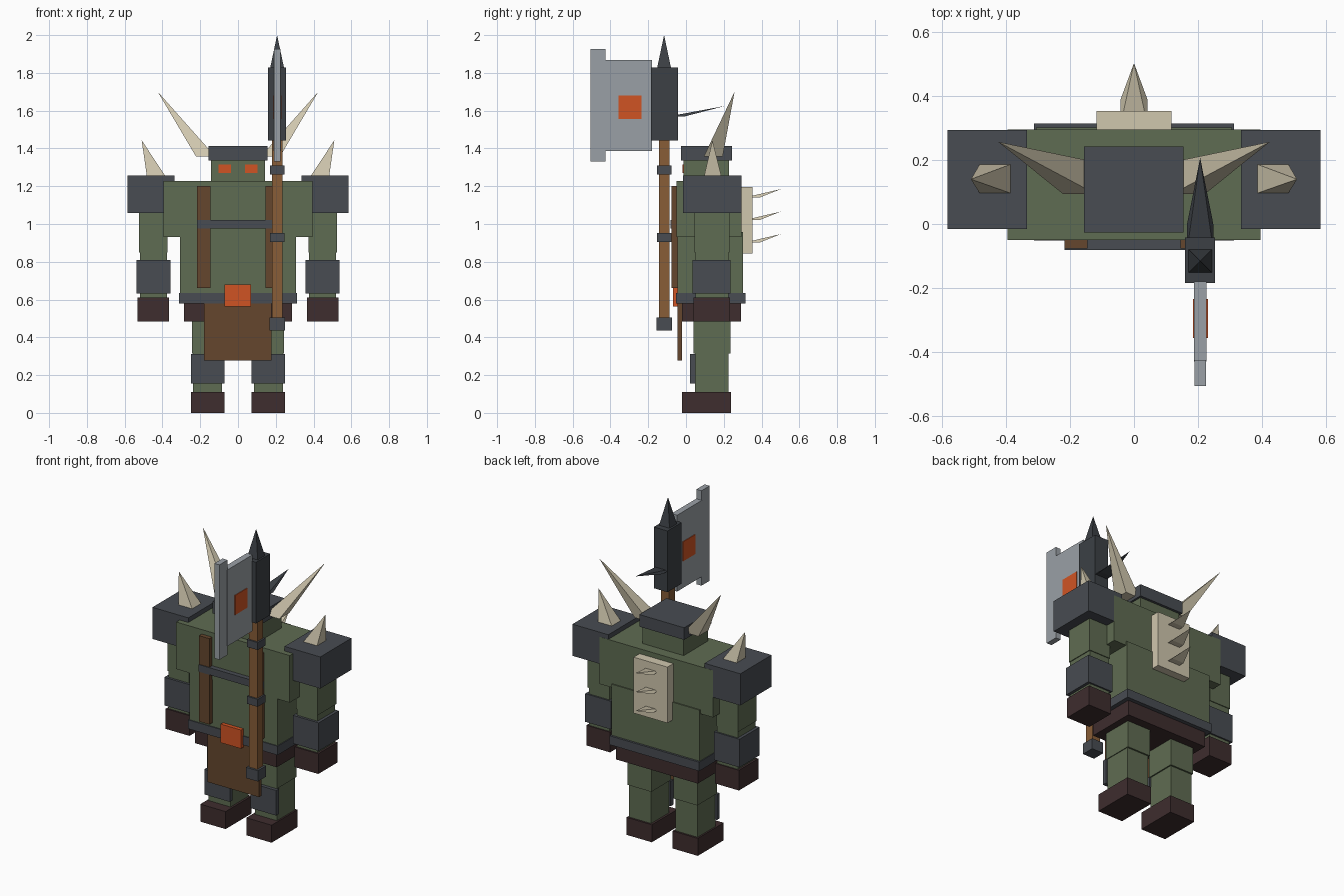
import bpy
import bmesh

if "Cube" in bpy.data.objects:
    bpy.data.objects.remove(bpy.data.objects["Cube"])


def lin(c):
    c /= 255
    return c / 12.92 if c <= 0.04045 else ((c + 0.055) / 1.055) ** 2.4


def material(name, r, g, b):
    m = bpy.data.materials.new(name)
    m.diffuse_color = (lin(r), lin(g), lin(b), 1)
    m.use_nodes = True
    m.node_tree.nodes["Principled BSDF"].inputs["Base Color"].default_value = m.diffuse_color
    return m


GREEN = material("moss_green", 95, 108, 82)
GREY = material("slate_grey", 72, 76, 82)
IRON = material("dark_iron", 60, 64, 69)
MAROON = material("dark_maroon", 62, 45, 46)
LEATHER = material("brown_leather", 101, 70, 45)
WOOD = material("wood", 136, 93, 55)
BONE = material("bone", 208, 199, 174)
STEEL = material("pale_steel", 154, 160, 166)
ORANGE = material("orange", 208, 84, 36)


def finish(bm, name, mat):
    bmesh.ops.recalc_face_normals(bm, faces=bm.faces)
    me = bpy.data.meshes.new(name)
    bm.to_mesh(me)
    bm.free()
    me.materials.append(mat)
    ob = bpy.data.objects.new(name, me)
    bpy.context.collection.objects.link(ob)
    return ob


def box(name, mat, x, y, z):
    """Box from (min, max) ranges on each axis."""
    bm = bmesh.new()
    bmesh.ops.create_cube(bm, size=1)
    for v in bm.verts:
        v.co = [r[0] + (c + 0.5) * (r[1] - r[0]) for c, r in zip(v.co, (x, y, z))]
    return finish(bm, name, mat)


def spike(name, mat, x, y, z, tip):
    """Leaning pyramid on a level rectangular base."""
    bm = bmesh.new()
    base = [bm.verts.new((a, b, z)) for a, b in
            ((x[0], y[0]), (x[1], y[0]), (x[1], y[1]), (x[0], y[1]))]
    top = bm.verts.new(tip)
    bm.faces.new(base)
    for i in range(4):
        bm.faces.new((base[i], base[(i + 1) % 4], top))
    return finish(bm, name, mat)


def pair(fn, name, mat, x, y, z, tip=None):
    """Build a part on the right and its mirror on the left."""
    for side, s in (("right", 1), ("left", -1)):
        xs = x if s > 0 else (-x[1], -x[0])
        extra = [(tip[0] * s, tip[1], tip[2])] if tip else []
        fn(f"{side}_{name}", mat, xs, y, z, *extra)


# Legs
pair(box, "boot", MAROON, (0.072, 0.248), (-0.02, 0.237), (0, 0.11))
pair(box, "shin", GREEN, (0.085, 0.238), (0.047, 0.225), (0.10, 0.32))
pair(box, "thigh", GREEN, (0.077, 0.243), (0.04, 0.235), (0.315, 0.50))
pair(box, "knee_plate", GREY, (0.072, 0.25), (0.022, 0.05), (0.155, 0.313))

# Torso
box("hips", MAROON, (-0.285, 0.285), (-0.022, 0.29), (0.485, 0.585))
box("belt", GREY, (-0.312, 0.312), (-0.052, 0.315), (0.58, 0.636))
box("belly", GREEN, (-0.307, 0.307), (-0.046, 0.302), (0.63, 0.957))
box("chest", GREEN, (-0.395, 0.395), (-0.05, 0.295), (0.932, 1.228))
box("buckle", ORANGE, (-0.072, 0.07), (-0.07, -0.045), (0.563, 0.68))
box("loincloth", LEATHER, (-0.18, 0.178), (-0.045, -0.02), (0.277, 0.582))
pair(box, "strap", LEATHER, (0.145, 0.217), (-0.077, -0.045), (0.66, 1.2))
box("chest_band", GREY, (-0.217, 0.217), (-0.081, -0.045), (0.975, 1.02))

# Head
box("head", GREEN, (-0.143, 0.143), (-0.012, 0.227), (1.22, 1.345))
box("helmet", GREY, (-0.157, 0.155), (-0.027, 0.243), (1.337, 1.413))
pair(box, "eye", ORANGE, (0.038, 0.102), (-0.018, -0.01), (1.27, 1.316))
pair(spike, "horn", BONE, (0.12, 0.222), (0.094, 0.194), 1.357, (0.425, 0.257, 1.70))

# Arms
pair(box, "shoulder_pad", GREY, (0.335, 0.584), (-0.016, 0.294), (1.058, 1.257))
pair(spike, "shoulder_spike", BONE, (0.382, 0.482), (0.095, 0.188), 1.25, (0.51, 0.14, 1.443))
pair(box, "upper_arm", GREEN, (0.372, 0.523), (0.045, 0.23), (0.85, 1.07))
pair(box, "forearm", GREEN, (0.375, 0.518), (0.05, 0.225), (0.60, 0.855))
pair(box, "bracer", GREY, (0.358, 0.537), (0.035, 0.235), (0.633, 0.81))
pair(box, "hand", MAROON, (0.366, 0.531), (0.04, 0.232), (0.485, 0.612))

# Back plate with its row of spikes
box("back_plate", BONE, (-0.118, 0.117), (0.29, 0.353), (0.845, 1.197))
for i in range(3):
    z = 0.902 + i * 0.119
    spike(f"back_spike_{i + 1}", BONE, (-0.042, 0.042), (0.31, 0.39), z, (0, 0.503, z + 0.045))

# Axe handle
CX, CY = 0.207, -0.116


def axe_box(name, mat, r, z):
    box(name, mat, (CX - r, CX + r), (CY - r, CY + r), z)


axe_box("axe_shaft", WOOD, 0.028, (0.49, 1.46))
axe_box("axe_pommel", GREY, 0.041, (0.437, 0.505))
for i, z in enumerate((0.905, 1.262)):
    axe_box(f"axe_ring_{i + 1}", GREY, 0.038, (z, z + 0.047))

# Axe head
box("axe_socket", IRON, (0.159, 0.254), (-0.184, -0.043), (1.443, 1.828))
spike("axe_top_spike", IRON, (CX - 0.037, CX + 0.037), (CY - 0.037, CY + 0.037), 1.825,
      (CX, CY, 2.0))
spike("axe_rear_spike", IRON, (CX - 0.042, CX + 0.042), (-0.09, -0.005), 1.57,
      (CX, 0.207, 1.625))
box("axe_blade", STEEL, (0.188, 0.227), (-0.43, -0.18), (1.387, 1.867))
box("axe_edge", STEEL, (0.19, 0.225), (-0.506, -0.425), (1.33, 1.927))
for side, x in (("left", 0.184), ("right", 0.226)):
    box(f"axe_mark_{side}", ORANGE, (x, x + 0.005), (-0.357, -0.235), (1.557, 1.68))
